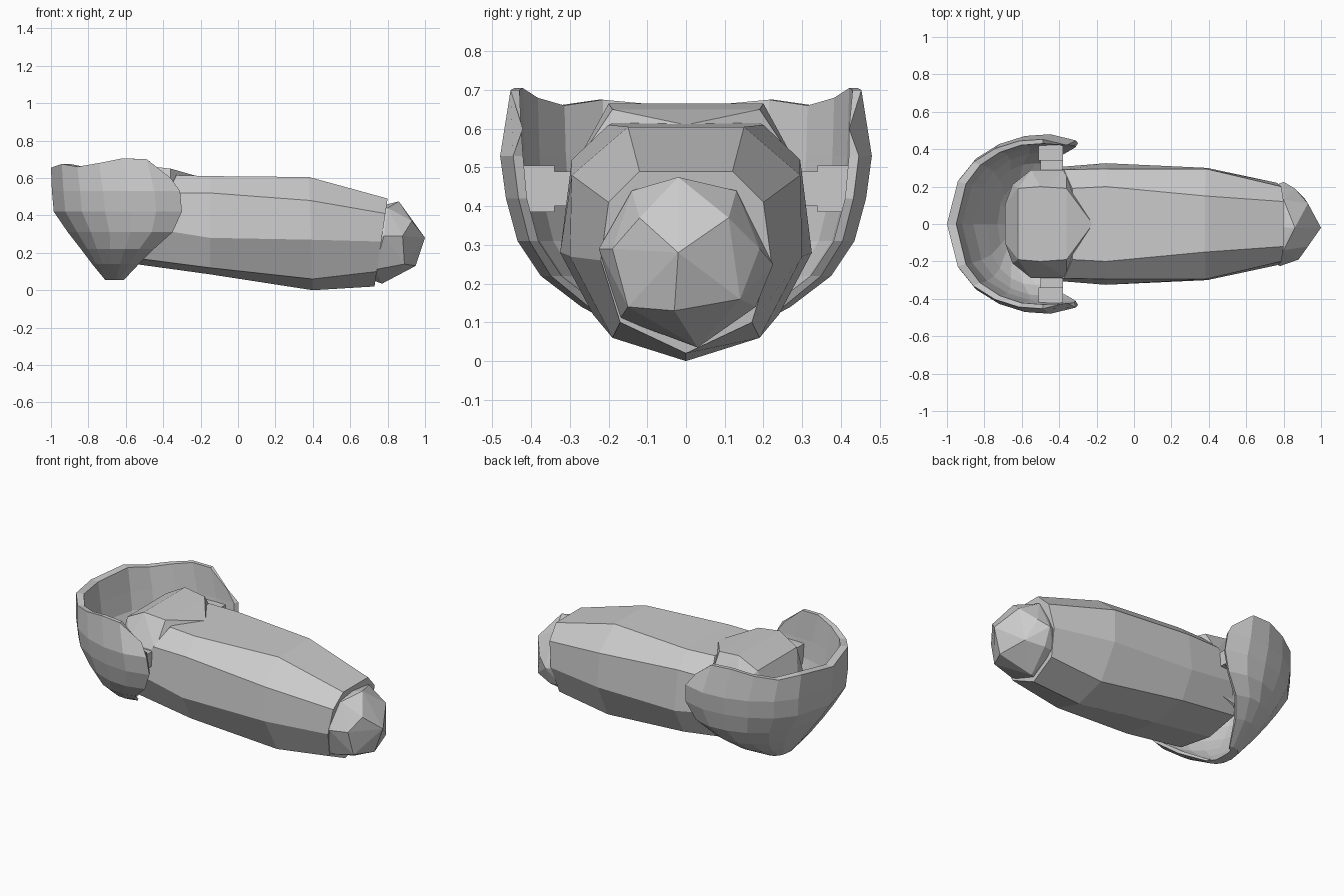
import bpy, bmesh

if "Cube" in bpy.data.objects:
    bpy.data.objects.remove(bpy.data.objects["Cube"])


def finish(name, bm):
    bmesh.ops.recalc_face_normals(bm, faces=bm.faces[:])
    me = bpy.data.meshes.new(name)
    bm.to_mesh(me)
    bm.free()
    ob = bpy.data.objects.new(name, me)
    bpy.context.collection.objects.link(ob)
    return ob


def loft(name, rings, strip_caps=False):
    """Bridge closed rings; caps are one face each, or a quad strip for U rings."""
    bm = bmesh.new()
    rows = [[bm.verts.new(p) for p in r] for r in rings]
    n = len(rows[0])
    for a, b in zip(rows, rows[1:]):
        for i in range(n):
            j = (i + 1) % n
            bm.faces.new((a[i], a[j], b[j], b[i]))
    for r in (rows[0], rows[-1]):
        if strip_caps:
            for i in range(n // 2 - 1):
                bm.faces.new((r[i], r[i + 1], r[n - 2 - i], r[n - 1 - i]))
        else:
            bm.faces.new(r)
    return finish(name, bm)


def hull(name, pts):
    bm = bmesh.new()
    for p in pts:
        bm.verts.new(p)
    res = bmesh.ops.convex_hull(bm, input=bm.verts[:])
    junk = {g for g in res["geom_interior"] + res["geom_unused"]
            if isinstance(g, bmesh.types.BMVert)}
    bmesh.ops.delete(bm, geom=list(junk), context='VERTS')
    return finish(name, bm)


def both(pts):
    """Mirror points across y = 0."""
    return pts + [(x, -y, z) for x, y, z in pts if y]


def box(name, x0, x1, y0, y1, z0, z1):
    return hull(name, [(x, y, z) for x in (x0, x1) for y in (y0, y1) for z in (z0, z1)])


# Limb: keeled sections along x, ends slanted (x at top, x at bottom)
def section(x_top, x_bot, half):
    z1, z0 = half[0][1], half[-1][1]
    full = half + [(-y, z) for y, z in reversed(half) if y]
    return [(x_bot + (x_top - x_bot) * (z - z0) / (z1 - z0), y, z) for y, z in full]


loft("limb_shell", [
    section(-0.33, -0.55, [(.19, .615), (.29, .52), (.30, .33), (.23, .17), (0, .14)]),
    section(-0.15, -0.15, [(.20, .61), (.295, .52), (.325, .28), (.24, .12), (0, .085)]),
    section(0.38, 0.40, [(.15, .605), (.295, .48), (.30, .27), (.19, .06), (0, .0)]),
    section(0.80, 0.73, [(.12, .49), (.20, .41), (.22, .26), (.17, .10), (0, .02)]),
])

# Faceted end knob
hull("end_knob", [
    (.76, -.02, .45), (.86, -.02, .475), (.75, .13, .43), (.80, .13, .44),
    (.75, -.14, .43), (.80, -.14, .44), (.74, .20, .25), (.80, .225, .25),
    (.86, .19, .29), (.74, -.20, .29), (.78, -.225, .29), (.88, -.19, .29),
    (.73, .17, .14), (.80, .18, .14), (.73, -.17, .11), (.77, .03, .035),
    (.73, .0, .05), (.95, -.03, .13), (.91, .14, .16), (.89, -.15, .14),
    (.93, .11, .37), (.93, -.12, .37), (1.0, -.02, .28)])

# Joint block inside the cup
hull("joint_block", both([
    (-.62, .19, .60), (-.50, .20, .665), (-.36, .19, .65), (-.22, 0, .61),
    (-.69, .10, .45), (-.65, .21, .45), (-.55, .29, .50), (-.36, .29, .50),
    (-.65, .17, .30), (-.52, .26, .22), (-.36, .27, .25), (-.50, .12, .15)]))

# Hinge pins joining block to cup
for s, side in ((1, "left"), (-1, "right")):
    box("hinge_pin_" + side, -.50, -.38, s * .27, s * .37, .40, .49)
    box("hinge_seat_" + side, -.51, -.38, s * .34, s * .43, .385, .505)

# Cup guard: stacked U-shaped wall sections, open to the front and top
U = [(0, 0), (.09, .50), (.22, .73), (.40, .89), (.60, .98), (.80, 1), (1, .93)]
RIM = [.655, .675, .66, .68, .705, .70, .60]


def arc(z, back, front, w, tip):
    zs = z if isinstance(z, list) else [z] * len(U)
    uv = U[:-1] + [(1, tip)]
    half = [(back + (front - back) * u, w * v, h) for (u, v), h in zip(uv, zs)]
    return [(x, -y, h) for x, y, h in reversed(half[1:])] + half


def wall(z, back, front, w, in_back, in_w):
    inner = arc(z, in_back, front - .012, in_w, .99)
    return arc(z, back, front, w, .93) + inner[::-1]


loft("cup_guard", [
    wall(.055, -.71, -.61, .11, -.65, .08),
    wall(.14, -.78, -.53, .27, -.73, .22),
    wall(.22, -.84, -.45, .375, -.79, .325),
    wall(.31, -.91, -.35, .435, -.86, .385),
    wall(.42, -.985, -.30, .465, -.92, .415),
    wall(.53, -.995, -.31, .48, -.935, .425),
    wall(RIM, -1.0, -.36, .453, -.95, .43),
], strip_caps=True)
